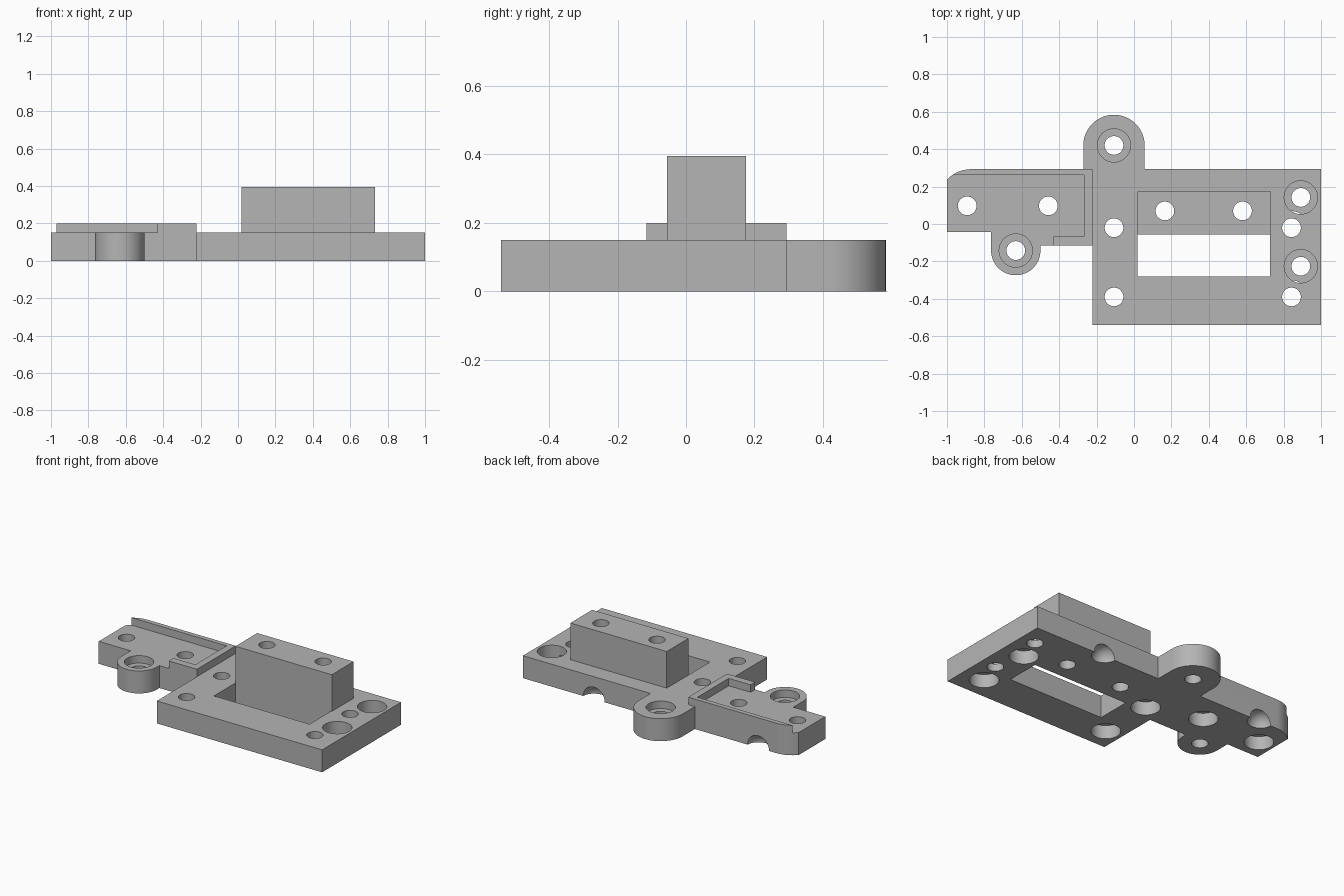
import bpy, bmesh, math
from mathutils import Matrix

cube = bpy.data.objects.get("Cube")
if cube:
    bpy.data.objects.remove(cube, do_unlink=True)

grey = bpy.data.materials.new("plain grey")
grey.use_nodes = True
grey.diffuse_color = (0.46, 0.46, 0.46, 1)
grey.node_tree.nodes["Principled BSDF"].inputs["Base Color"].default_value = grey.diffuse_color

T = 0.15          # plate thickness
BACK = 0.293      # back edge of plate and arm
SEAM = -0.222     # where the arm meets the plate


def finish(name, bm):
    bmesh.ops.recalc_face_normals(bm, faces=bm.faces[:])
    mesh = bpy.data.meshes.new(name)
    bm.to_mesh(mesh)
    bm.free()
    mesh.materials.append(grey)
    obj = bpy.data.objects.new(name, mesh)
    bpy.context.collection.objects.link(obj)
    return obj


def extrude(name, outline, z0, z1):
    bm = bmesh.new()
    face = bm.faces.new([bm.verts.new((x, y, z0)) for x, y in outline])
    geom = bmesh.ops.extrude_face_region(bm, geom=[face])["geom"]
    verts = [v for v in geom if isinstance(v, bmesh.types.BMVert)]
    bmesh.ops.translate(bm, verts=verts, vec=(0, 0, z1 - z0))
    return finish(name, bm)


def box(name, x0, x1, y0, y1, z0, z1):
    return extrude(name, [(x0, y0), (x1, y0), (x1, y1), (x0, y1)], z0, z1)


def arc(cx, cy, r, a0, a1, n=32):
    steps = [math.radians(a0 + (a1 - a0) * i / n) for i in range(n + 1)]
    return [(cx + r * math.cos(a), cy + r * math.sin(a)) for a in steps]


def drill(x, y, r, z0, z1):
    return extrude("drill", arc(x, y, r, 0, 352.5, 47), z0, z1)


def combine(target, tool, operation):
    mod = target.modifiers.new(operation.lower(), 'BOOLEAN')
    mod.operation, mod.object, mod.solver = operation, tool, 'EXACT'
    bpy.context.view_layer.objects.active = target
    bpy.ops.object.modifier_apply(modifier=mod.name)
    bpy.data.objects.remove(tool, do_unlink=True)


# Plate, arm and both screw ears as one outline
EAR = (-0.107, 0.42)
SMALL_EAR = (-0.632, -0.142)
corner = arc(-0.87, BACK - 0.18, 0.18, 90, 136, 12)
outline = [(SEAM, -0.54), (1, -0.54), (1, BACK), (EAR[0] + 0.164, BACK)]
outline += arc(*EAR, 0.164, 0, 180) + [(EAR[0] - 0.164, BACK)]
outline += corner + [(-1, -0.042), (SMALL_EAR[0] - 0.132, -0.042)]
outline += arc(*SMALL_EAR, 0.132, 180, 360)
outline += [(SMALL_EAR[0] + 0.132, -0.116), (SEAM, -0.116)]
bracket = extrude("mounting_bracket", outline, 0, T)

# Raised rim around the arm pocket
rim = [(-0.43, -0.116), (SEAM, -0.116), (SEAM, BACK)]
rim += [p for p in corner if p[1] > 0.264]
rim += [(-0.97, 0.262), (-0.268, 0.262), (-0.268, -0.068), (-0.43, -0.068)]
combine(bracket, extrude("arm_rim", rim, 0.1, 0.2), 'UNION')

# Tall block and the window in front of it
combine(bracket, box("block", 0.02, 0.732, -0.055, 0.175, 0.1, 0.395), 'UNION')
combine(bracket, box("window", 0.02, 0.726, -0.282, -0.055, -0.1, 0.6), 'DIFFERENCE')

# Screw holes: plain, counterbored from above, counterbored from below
plain = [(0.165, 0.07), (0.58, 0.07)]
shallow_top = [EAR, SMALL_EAR]
deep_top = [(0.892, 0.142), (0.892, -0.226)]
below = [(-0.107, -0.02), (-0.107, -0.39), (0.842, -0.02), (0.842, -0.39),
         (-0.892, 0.097), (-0.458, 0.097)]
for x, y in plain + shallow_top + deep_top + below:
    combine(bracket, drill(x, y, 0.05, -0.1, 0.6), 'DIFFERENCE')
for spots, z0, z1 in ((shallow_top, 0.1, 0.3), (deep_top, 0.05, 0.3), (below, -0.1, 0.09)):
    for x, y in spots:
        combine(bracket, drill(x, y, 0.089, z0, z1), 'DIFFERENCE')

# Round notches under the back edge
for x in (0.475, -0.74):
    bm = bmesh.new()
    bmesh.ops.create_uvsphere(bm, u_segments=24, v_segments=13, radius=0.08,
                              matrix=Matrix.Translation((x, BACK, 0)))
    combine(bracket, finish("notch", bm), 'DIFFERENCE')

# Smooth the round walls, keep the edges crisp
bpy.ops.object.select_all(action='DESELECT')
bracket.select_set(True)
bpy.context.view_layer.objects.active = bracket
bpy.ops.object.shade_smooth_by_angle(angle=math.radians(30))
